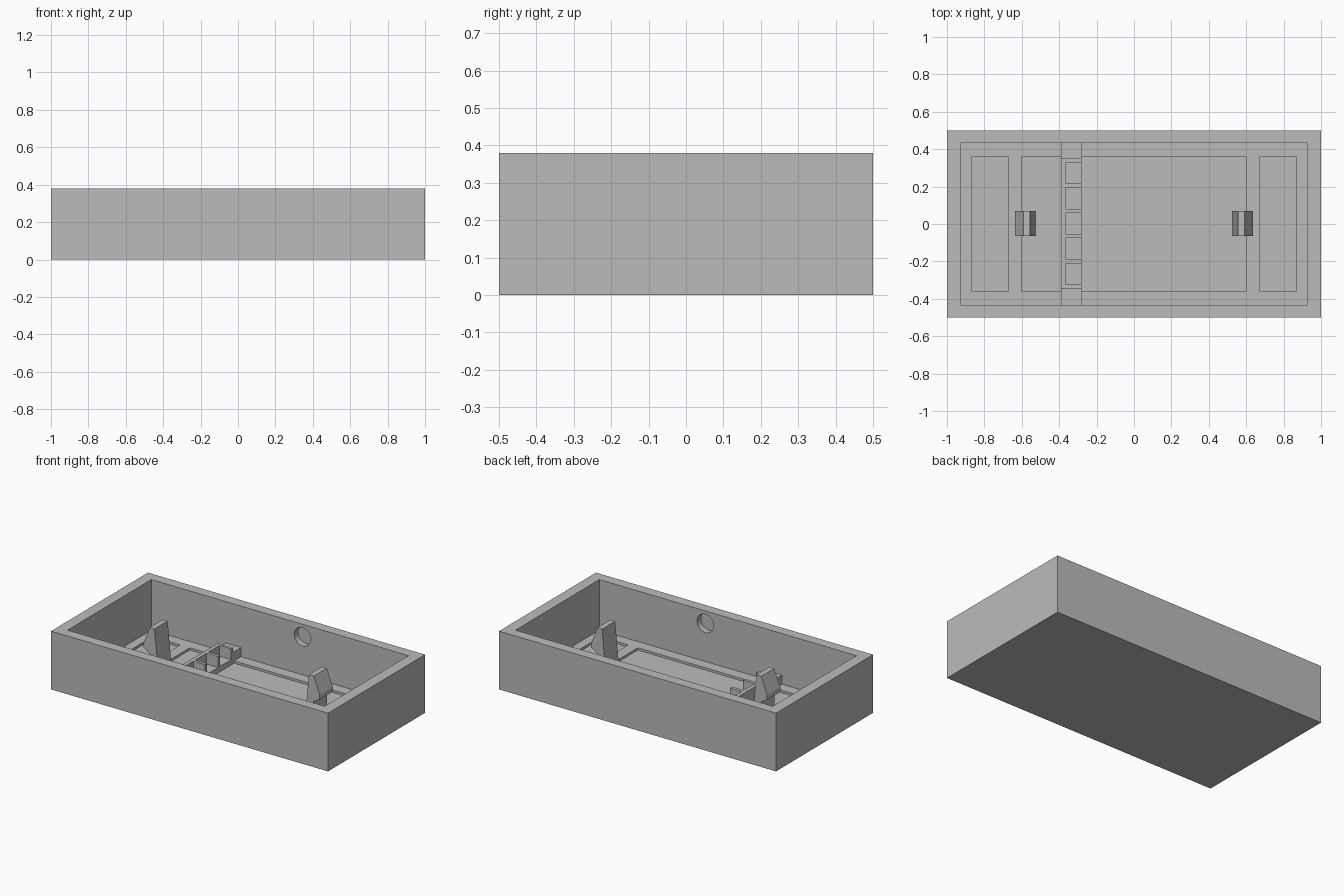
import bpy, bmesh, math

cube = bpy.data.objects.get("Cube")
if cube:
    bpy.data.objects.remove(cube, do_unlink=True)

grey = bpy.data.materials.new("plain_grey")
grey.use_nodes = True
colour = (0.5, 0.5, 0.5, 1)
grey.diffuse_color = colour
grey.node_tree.nodes["Principled BSDF"].inputs["Base Color"].default_value = colour


def make(name, bm):
    bmesh.ops.recalc_face_normals(bm, faces=bm.faces)
    mesh = bpy.data.meshes.new(name)
    bm.to_mesh(mesh)
    bm.free()
    mesh.materials.append(grey)
    ob = bpy.data.objects.new(name, mesh)
    bpy.context.collection.objects.link(ob)
    return ob


def prism(name, profile, y0, y1):
    """Extrude an x-z profile along y."""
    bm = bmesh.new()
    face = bm.faces.new([bm.verts.new((x, y0, z)) for x, z in profile])
    new = bmesh.ops.extrude_face_region(bm, geom=[face])["geom"]
    verts = [v for v in new if isinstance(v, bmesh.types.BMVert)]
    bmesh.ops.translate(bm, verts=verts, vec=(0, y1 - y0, 0))
    return make(name, bm)


def box(name, x0, x1, y0, y1, z0, z1):
    return prism(name, [(x0, z0), (x1, z0), (x1, z1), (x0, z1)], y0, y1)


def cut(target, cutter):
    mod = target.modifiers.new("cut", "BOOLEAN")
    mod.operation = "DIFFERENCE"
    mod.solver = "EXACT"
    mod.object = cutter
    bpy.context.view_layer.objects.active = target
    bpy.ops.object.modifier_apply(modifier=mod.name)
    bpy.data.objects.remove(cutter, do_unlink=True)


HEIGHT, FLOOR, RECESS = 0.38, 0.05, 0.035
IN_X, IN_Y = 0.928, 0.432

# Open tray with a deep cavity
tray = box("tray", -1, 1, -0.5, 0.5, 0, HEIGHT)
cut(tray, box("cavity", -IN_X, IN_X, -IN_Y, IN_Y, FLOOR, 0.5))

# Shallow floor panels: one long, one at each end
for x0, x1 in ((-0.6, 0.6), (-0.87, -0.67), (0.67, 0.87)):
    cut(tray, box("panel", x0, x1, -0.36, 0.36, RECESS, 0.2))

# Blind round sockets facing each other in the long walls
for side in (-1, 1):
    bm = bmesh.new()
    bmesh.ops.create_cone(bm, cap_ends=True, segments=32,
                          radius1=0.06, radius2=0.06, depth=0.12)
    socket = make("socket", bm)
    socket.rotation_euler.x = math.pi / 2
    socket.location = (0.163, side * 0.412, 0.298)
    bpy.context.view_layer.update()
    cut(tray, socket)

# Cross block with five slots open toward +x, and lower end steps
X0, X1, TOP = -0.39, -0.28, 0.14
block = box("slot_block", X0, X1, -0.345, 0.35, 0.02, TOP)
for i in range(5):
    y = (i - 2) * 0.135 + 0.003
    cut(block, box("slot", -0.365, -0.2, y - 0.057, y + 0.057, 0.07, 0.3))
box("block_end_front", X0, X1, -IN_Y, -0.345, 0.02, 0.11)
box("block_end_back", X0, X1, 0.35, IN_Y, 0.02, 0.11)

# Snap clips with outward hooks
hook = [(0.525, 0.02), (0.557, 0.347), (0.592, 0.347), (0.635, 0.235),
        (0.635, 0.205), (0.592, 0.18), (0.592, 0.02)]
for name, side in (("clip_left", 1), ("clip_right", -1)):
    prism(name, [(side * x, z) for x, z in hook], -0.065, 0.07)
